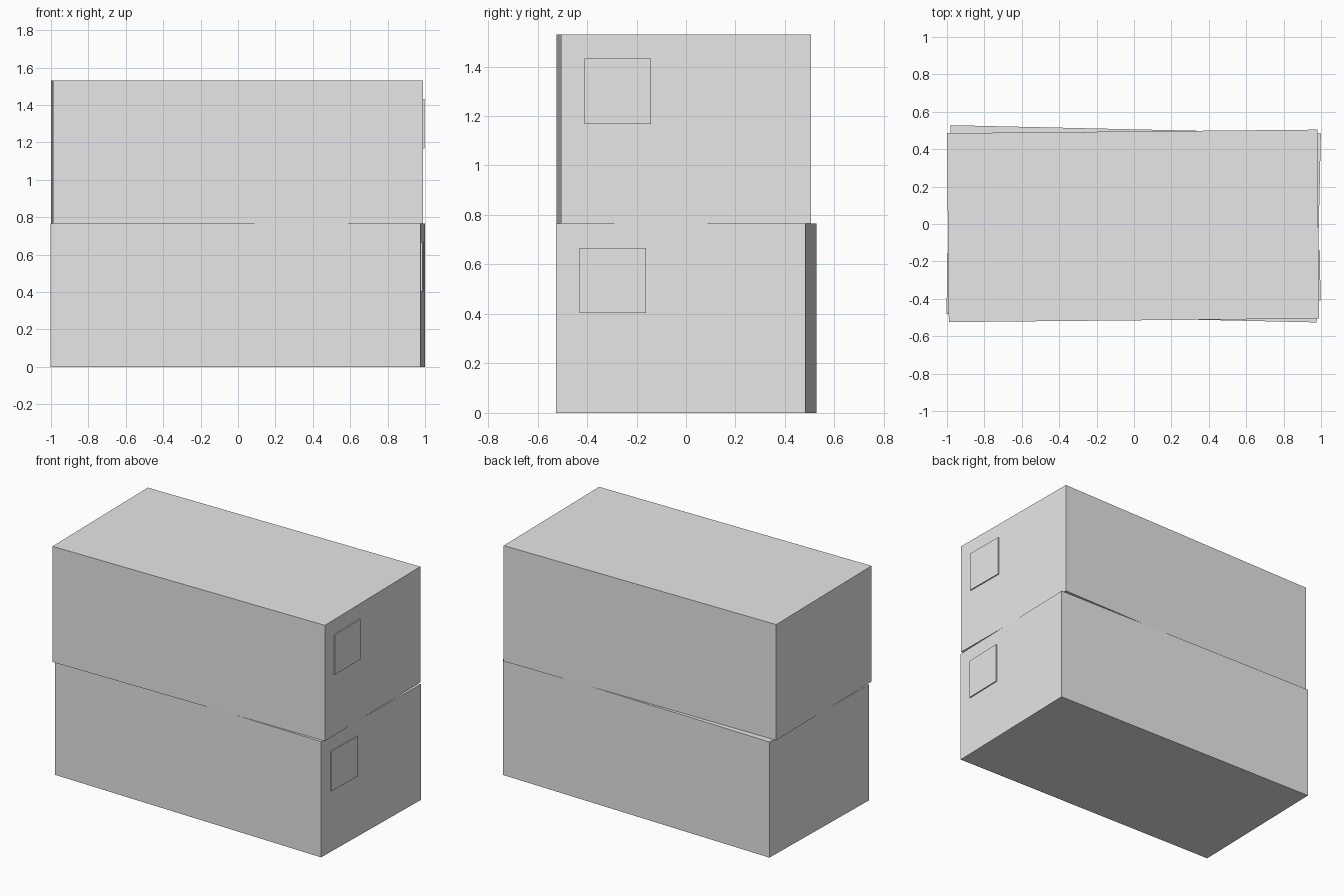
import bpy
from mathutils import Matrix, Vector

cube = bpy.data.objects.get("Cube")
if cube:
    bpy.data.objects.remove(cube, do_unlink=True)

# Single flat grey
grey = bpy.data.materials.new("light grey")
grey.use_nodes = True
colour = (0.8, 0.8, 0.8, 1.0)
grey.diffuse_color = colour
grey.node_tree.nodes["Principled BSDF"].inputs["Base Color"].default_value = colour

LENGTH, DEPTH, HEIGHT = 1.98, 1.01, 0.765
LABEL = 0.268          # side of the square label
LABEL_THICK = 0.008


def box(name, size, centre, frame):
    """Box whose size and centre are given in a turned local frame."""
    bpy.ops.mesh.primitive_cube_add(size=1)
    ob = bpy.context.object
    ob.name = name
    ob.data.transform(Matrix.Translation(Vector(centre)) @ Matrix.Diagonal((*size, 1)))
    ob.matrix_world = frame
    ob.data.materials.append(grey)
    return ob


# Two stacked cartons, each turned slightly, with a label on the +x end
for name, x, y, z, turn in (("lower", -0.002, 0.001, 0.0, -0.0225),
                            ("upper", -0.005, -0.010, HEIGHT, 0.0095)):
    frame = Matrix.Translation((x, y, z)) @ Matrix.Rotation(turn, 4, 'Z')
    box(name + "_carton", (LENGTH, DEPTH, HEIGHT), (0, 0, HEIGHT / 2), frame)
    box(name + "_label", (LABEL_THICK, LABEL, LABEL * 0.985),
        (LENGTH / 2 + LABEL_THICK / 2, -0.275, 0.535), frame)
